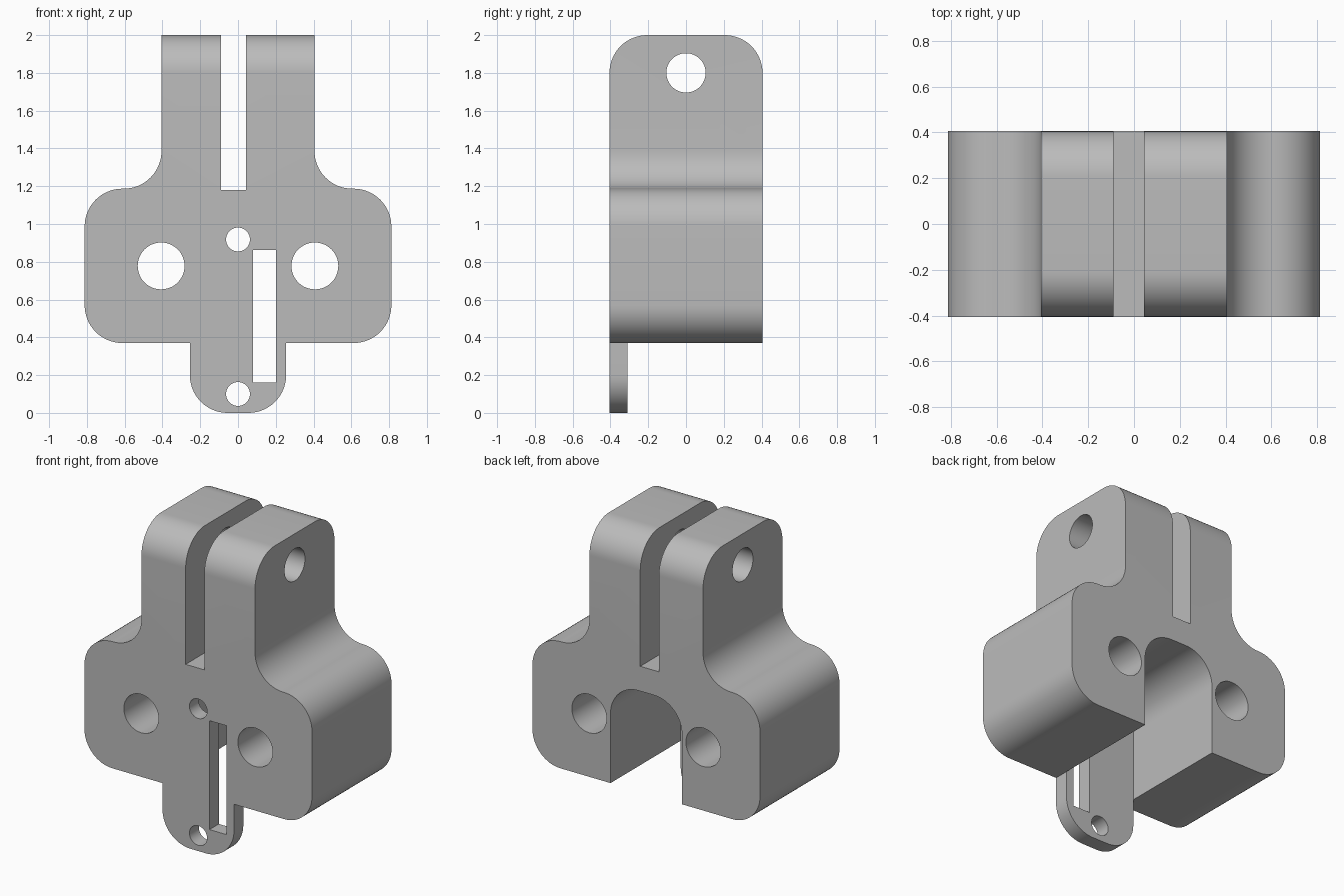
import bpy, bmesh, math
from mathutils import Vector

if "Cube" in bpy.data.objects:
    bpy.data.objects.remove(bpy.data.objects["Cube"], do_unlink=True)

# Single grey material
grey = bpy.data.materials.new("plain grey")
grey.use_nodes = True
colour = (0.5, 0.5, 0.5, 1)
grey.diffuse_color = colour
grey.node_tree.nodes["Principled BSDF"].inputs["Base Color"].default_value = colour

HALF = 0.405      # half depth, also half width of the clamp arms
WIDE = 0.812      # half width of the body
LOW, SHOULDER = 0.37, 1.187
R = 0.2           # common corner radius
PLATE = -0.31     # back of the thin front wall
TAB = 0.255       # half width of tab and channel


def rounded(corners, steps=16):
    """Replace each (u, v, radius) corner by a tangent arc."""
    out = []
    for i, (u, v, r) in enumerate(corners):
        p = Vector((u, v))
        if not r:
            out.append(p)
            continue
        a = (Vector(corners[i - 1][:2]) - p).normalized()
        b = (Vector(corners[(i + 1) % len(corners)][:2]) - p).normalized()
        centre = p + (a + b) * r          # all corners are square
        for k in range(steps + 1):
            t = math.pi / 2 * k / steps
            out.append(centre - b * r * math.cos(t) - a * r * math.sin(t))
    return out


def circle(u, v, r, n=48):
    return [Vector((u + r * math.cos(math.tau * k / n),
                    v + r * math.sin(math.tau * k / n))) for k in range(n)]


def box(u0, u1, v0, v1):
    return rounded([(u0, v0, 0), (u1, v0, 0), (u1, v1, 0), (u0, v1, 0)])


def prism(name, outline, start, end, axis="y"):
    """Extrude an upright outline along y (or x)."""
    def place(p, d):
        return (p.x, d, p.y) if axis == "y" else (d, p.x, p.y)
    bm = bmesh.new()
    ends = [[bm.verts.new(place(p, d)) for p in outline] for d in (start, end)]
    for ring in ends:
        bm.faces.new(ring)
    n = len(outline)
    for i in range(n):
        j = (i + 1) % n
        bm.faces.new((ends[0][i], ends[0][j], ends[1][j], ends[1][i]))
    bmesh.ops.recalc_face_normals(bm, faces=bm.faces)
    mesh = bpy.data.meshes.new(name)
    bm.to_mesh(mesh)
    bm.free()
    mesh.materials.append(grey)
    ob = bpy.data.objects.new(name, mesh)
    bpy.context.collection.objects.link(ob)
    return ob


def combine(target, tool, operation="DIFFERENCE"):
    """Apply a boolean and discard the tool."""
    mod = target.modifiers.new("cut", "BOOLEAN")
    mod.operation, mod.object, mod.solver = operation, tool, "EXACT"
    bpy.context.view_layer.objects.active = target
    bpy.ops.object.modifier_apply(modifier=mod.name)
    bpy.data.objects.remove(tool, do_unlink=True)


# Body silhouette: wide block, concave shoulders, upright arms
half = [(WIDE, LOW, R), (WIDE, SHOULDER, R), (HALF, SHOULDER, R), (HALF, 2.2, 0)]
outline = half + [(-x, z, r) for x, z, r in reversed(half)]
body = prism("clamp_body", rounded(outline), -0.6, 0.6)

# Side silhouette rounds the tops of the arms
side = rounded([(-HALF, -0.2, 0), (HALF, -0.2, 0), (HALF, 2, R), (-HALF, 2, R)])
combine(body, prism("side_shape", side, -1.2, 1.2, "x"), "INTERSECT")

# Thin tab hanging from the front wall
tab = rounded([(-TAB, 0, R), (TAB, 0, R), (TAB, 0.6, 0), (-TAB, 0.6, 0)])
combine(body, prism("front_tab", tab, -HALF, PLATE), "UNION")

# Arched channel open at the back and underneath
channel = rounded([(-TAB, 0.2, 0), (TAB, 0.2, 0), (TAB, 1.02, R), (-TAB, 1.02, R)])
combine(body, prism("channel_cutter", channel, PLATE, 0.7))

# Gap between the arms, and the slot in the front wall
combine(body, prism("gap_cutter", box(-0.09, 0.043, 1.18, 2.3), -0.7, 0.7))
combine(body, prism("slot_cutter", box(0.08, 0.2, 0.16, 0.862), -0.7, -0.2))

# Large mounting holes, small screw holes and the cross bolt hole
for x in (-0.407, 0.407):
    combine(body, prism("mount_hole", circle(x, 0.778, 0.124), -0.7, 0.7))
for z in (0.1, 0.918):
    combine(body, prism("screw_hole", circle(0, z, 0.063), -0.7, -0.2))
combine(body, prism("bolt_hole", circle(0, 1.8, 0.104), -0.7, 0.7, "x"))

# Smooth the fillets and holes, keep edges sharp
bpy.ops.object.select_all(action="DESELECT")
body.select_set(True)
bpy.context.view_layer.objects.active = body
bpy.ops.object.shade_smooth_by_angle(angle=math.radians(30))
